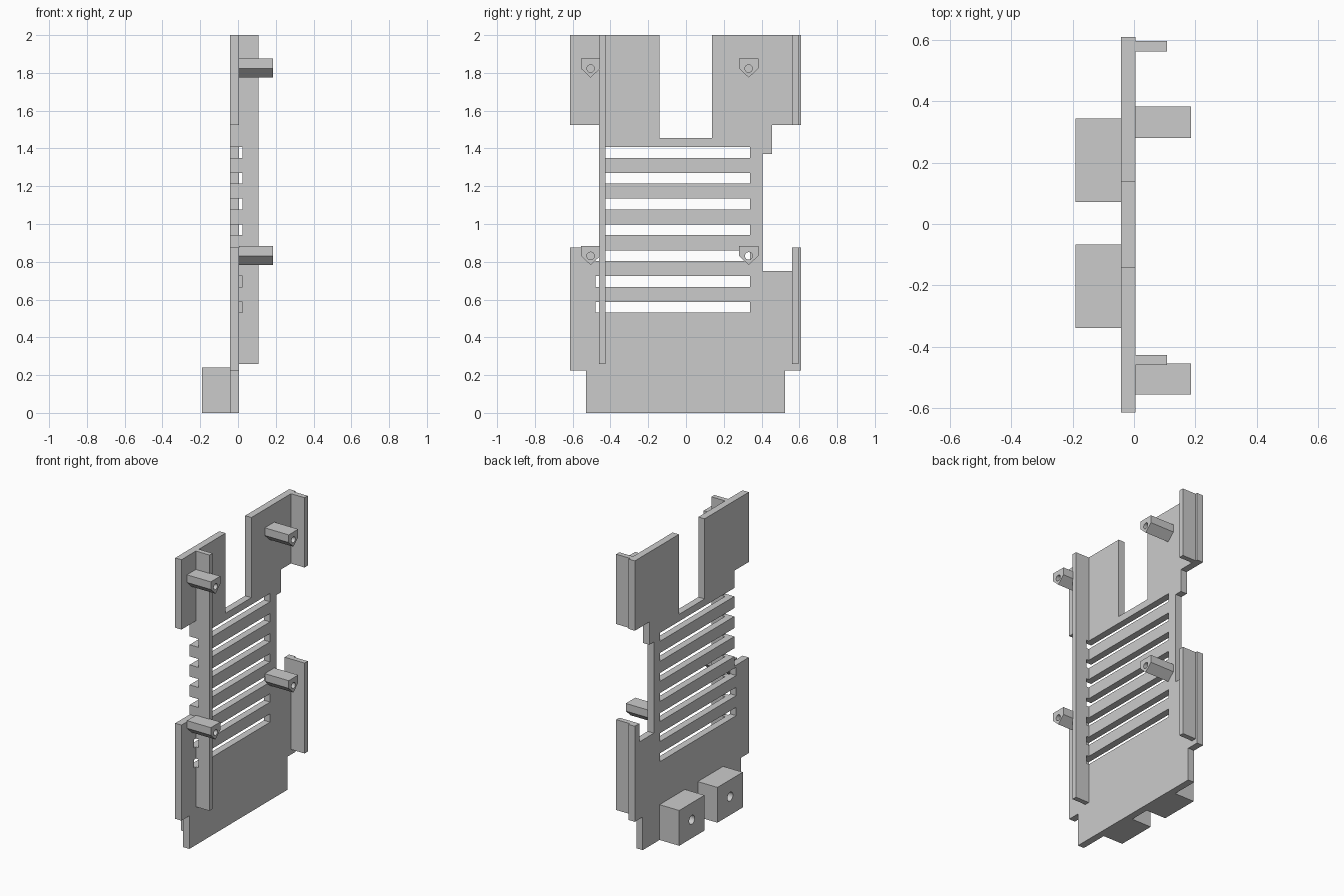
import bpy
import bmesh
from math import pi
from mathutils import Matrix

cube = bpy.data.objects.get("Cube")
if cube:
    bpy.data.objects.remove(cube, do_unlink=True)

# Single plain grey finish
grey = bpy.data.materials.new("plain_grey")
grey.use_nodes = True
grey.diffuse_color = (0.6, 0.6, 0.6, 1)
grey.node_tree.nodes["Principled BSDF"].inputs["Base Color"].default_value = grey.diffuse_color


def finish(name, bm, cutter=False):
    bmesh.ops.recalc_face_normals(bm, faces=bm.faces)
    mesh = bpy.data.meshes.new(name)
    bm.to_mesh(mesh)
    bm.free()
    mesh.materials.append(grey)
    obj = bpy.data.objects.new(name, mesh)
    bpy.context.collection.objects.link(obj)
    if cutter:
        obj.hide_render = True
        obj.hide_viewport = True
        obj.display_type = 'WIRE'
    return obj


def add_prism(bm, profile, x0, x1):
    """Extrude a (y, z) outline along x."""
    face = bm.faces.new([bm.verts.new((x0, y, z)) for y, z in profile])
    new = bmesh.ops.extrude_face_region(bm, geom=[face])["geom"]
    verts = [v for v in new if isinstance(v, bmesh.types.BMVert)]
    bmesh.ops.translate(bm, verts=verts, vec=(x1 - x0, 0, 0))


def rect(y0, y1, z0, z1):
    return [(y0, z0), (y1, z0), (y1, z1), (y0, z1)]


def prism(name, profile, x0, x1, cutter=False):
    bm = bmesh.new()
    add_prism(bm, profile, x0, x1)
    return finish(name, bm, cutter)


def drill(name, y, z, radius, x0, x1):
    bm = bmesh.new()
    place = Matrix.Translation(((x0 + x1) / 2, y, z)) @ Matrix.Rotation(pi / 2, 4, 'Y')
    bmesh.ops.create_cone(bm, cap_ends=True, segments=24, radius1=radius,
                          radius2=radius, depth=x1 - x0, matrix=place)
    return finish(name, bm, True)


def cut(obj, cutter):
    mod = obj.modifiers.new("cut", 'BOOLEAN')
    mod.operation = 'DIFFERENCE'
    mod.solver = 'EXACT'
    mod.object = cutter


BACK, FRONT = -0.042, 0.005      # plate thickness along x
RAIL = 0.108                     # outer edge of the rails

# Back plate outline with edge steps and the notch at the top
plate = prism("back_plate", [
    (-0.53, 0), (0.525, 0), (0.525, 0.225), (0.61, 0.225), (0.61, 0.875),
    (0.562, 0.875), (0.562, 0.75), (0.405, 0.75), (0.405, 1.37), (0.455, 1.37),
    (0.455, 1.525), (0.61, 1.525), (0.61, 2), (0.137, 2), (0.137, 1.455),
    (-0.14, 1.455), (-0.14, 2), (-0.615, 2), (-0.615, 1.525), (-0.46, 1.525),
    (-0.46, 0.875), (-0.615, 0.875), (-0.615, 0.225), (-0.53, 0.225)], BACK, FRONT)

# Guide rails
long_rail = prism("long_rail", rect(-0.46, -0.427, 0.26, 2), FRONT, RAIL)
prism("lower_short_rail", rect(0.562, 0.596, 0.26, 0.875), FRONT, RAIL)
prism("upper_short_rail", rect(0.562, 0.596, 1.525, 2), FRONT, RAIL)

# Vent slots, running through the plate and the foot of the long rail
bm = bmesh.new()
for i in range(7):
    z = 0.531 + i * 0.1365
    add_prism(bm, rect(-0.48, 0.338, z, z + 0.057), -0.1, 0.025)
slots = finish("slot_cutter", bm, True)
cut(plate, slots)
cut(long_rail, slots)

# Pointed standoff posts with screw holes
for row, top in (("lower", 0.883), ("upper", 1.875)):
    for side, y in (("near", -0.505), ("far", 0.332)):
        w = 0.051
        post = prism(f"{row}_{side}_post", [
            (y - w, top), (y - w, top - 0.052), (y, top - 0.1),
            (y + w, top - 0.052), (y + w, top)], FRONT, 0.185)
        cut(post, drill(f"{row}_{side}_post_cutter", y, top - 0.052, 0.02, -0.02, 0.3))

# Mounting blocks on the back, each with a blind hole
for side, y in (("near", -0.203), ("far", 0.208)):
    block = prism(f"{side}_mounting_block", rect(y - 0.136, y + 0.136, 0, 0.24), -0.19, BACK)
    cut(block, drill(f"{side}_block_cutter", y, 0.125, 0.03, -0.3, -0.03))
